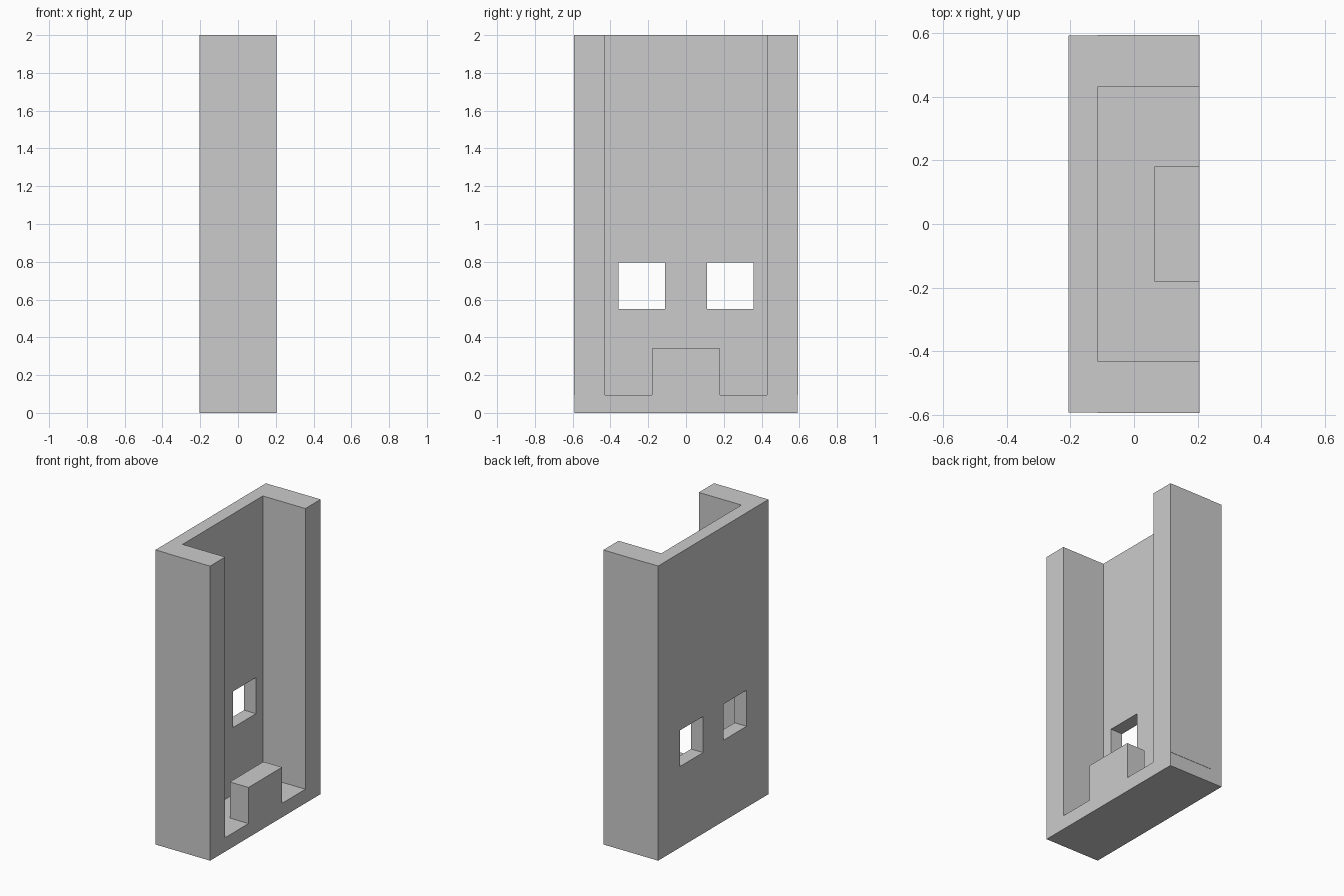
import bpy

old = bpy.data.objects.get("Cube")
if old:
    bpy.data.objects.remove(old, do_unlink=True)

grey = bpy.data.materials.new("plain_grey")
grey.use_nodes = True
colour = (0.6, 0.6, 0.6, 1)
grey.diffuse_color = colour
grey.node_tree.nodes["Principled BSDF"].inputs["Base Color"].default_value = colour


def box(name, x, y, z):
    """Box spanning the (low, high) ranges on each axis."""
    bpy.ops.mesh.primitive_cube_add(size=1)
    ob = bpy.context.object
    ob.name = name
    for v in ob.data.vertices:
        v.co = [r[0] if c < 0 else r[1] for c, r in zip(v.co, (x, y, z))]
    ob.data.materials.append(grey)
    return ob


BACK, INNER, OPEN = -0.205, -0.115, 0.205
HALF, WALL, FLOOR, TOP = 0.591, 0.43, 0.095, 2.0

# Back panel and floor slab
panel = box("back_panel", (BACK, INNER), (-HALF, HALF), (0, TOP))
box("floor_slab", (INNER, OPEN), (-HALF, HALF), (0, FLOOR))

# Side walls, a hair proud of the panel, and the window openings
for side, s in (("right", -1), ("left", 1)):
    box(side + "_wall", (INNER, OPEN),
        sorted((s * WALL, s * (HALF + 0.002))), (FLOOR, TOP))
    cutter = box(side + "_window_cutter", (BACK - 0.1, INNER + 0.1),
                 sorted((s * 0.11, s * 0.357)), (0.55, 0.795))
    cutter.hide_render = True
    mod = panel.modifiers.new("window", "BOOLEAN")
    mod.operation = "DIFFERENCE"
    mod.solver = "EXACT"
    mod.object = cutter
    bpy.context.view_layer.objects.active = panel
    bpy.ops.object.modifier_apply(modifier=mod.name)
    bpy.data.objects.remove(cutter, do_unlink=True)

# Step block at the open edge of the floor
box("step_block", (0.065, OPEN), (-0.18, 0.18), (FLOOR, 0.34))
